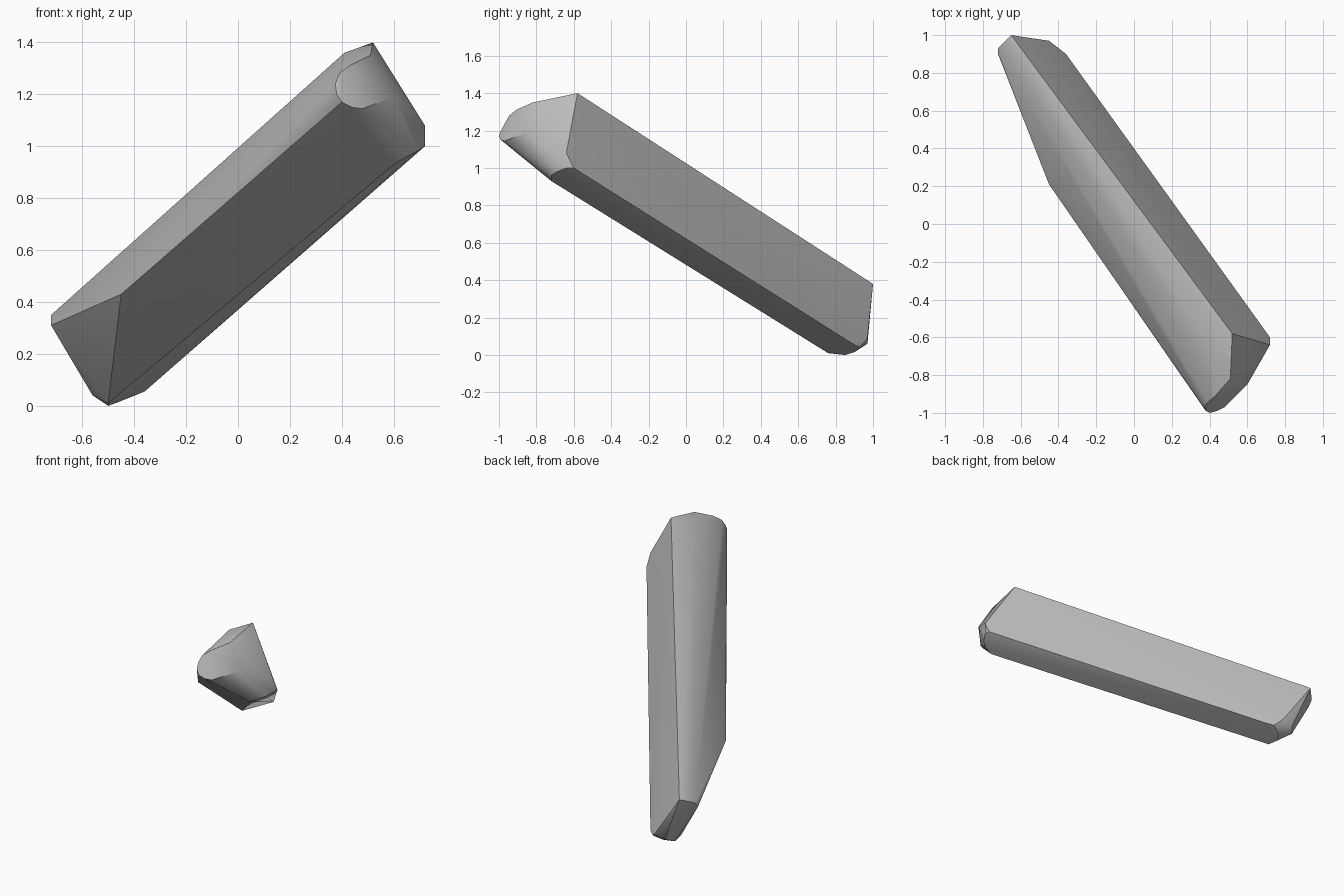
import bpy
import bmesh
from math import radians

cube = bpy.data.objects.get("Cube")
if cube:
    bpy.data.objects.remove(cube, do_unlink=True)

# Single plain grey
grey = bpy.data.materials.new("plain_grey")
grey.use_nodes = True
colour = (0.5, 0.5, 0.5, 1)
grey.diffuse_color = colour
grey.node_tree.nodes["Principled BSDF"].inputs["Base Color"].default_value = colour

# Raised end: upper corner, side corner and rounded nose
nose_end = [
    (.52, -.58, 1.40), (.41, -.68, 1.36), (.72, -.64, 1.08),
    (.51, -.82, 1.35), (.43, -.91, 1.31), (.39, -.945, 1.28),
    (.375, -.965, 1.24), (.38, -.99, 1.20), (.40, -1, 1.17),
    (.44, -.99, 1.15), (.48, -.97, 1.145), (.60, -.85, 1.19),
]

# Narrow underside strip with rounded ends
underside = [
    (.72, -.60, 1.0), (.72, -.64, 1.0), (.69, -.69, .98),
    (.65, -.72, .96), (.60, -.72, .93), (-.50, .76, .01),
    (-.50, .85, 0), (-.46, .90, .015), (-.40, .93, .04), (-.36, .90, .055),
]

# Low end: slanted left facet and blunt back face
low_end = [
    (-.65, 1, .38), (-.72, .93, .35), (-.72, .90, .31),
    (-.43, .20, .46), (-.45, .21, .43), (-.45, .97, .09),
    (-.52, .97, .06), (-.56, .92, .04),
]

# Solid skin stretched over the end profiles
bm = bmesh.new()
for point in nose_end + underside + low_end:
    bm.verts.new(point)
hull = bmesh.ops.convex_hull(bm, input=bm.verts)
loose = [v for v in bm.verts if not v.link_faces]
bmesh.ops.delete(bm, geom=loose, context="VERTS")
bmesh.ops.dissolve_limit(bm, angle_limit=radians(1.5), verts=bm.verts, edges=bm.edges)
bmesh.ops.recalc_face_normals(bm, faces=bm.faces)

mesh = bpy.data.meshes.new("slanted_bar")
bm.to_mesh(mesh)
bm.free()
mesh.materials.append(grey)
bar = bpy.data.objects.new("slanted_bar", mesh)
bpy.context.collection.objects.link(bar)

# Soft rounding with crisp outer edges
bpy.context.view_layer.objects.active = bar
bar.select_set(True)
bpy.ops.object.shade_smooth_by_angle(angle=radians(35))
